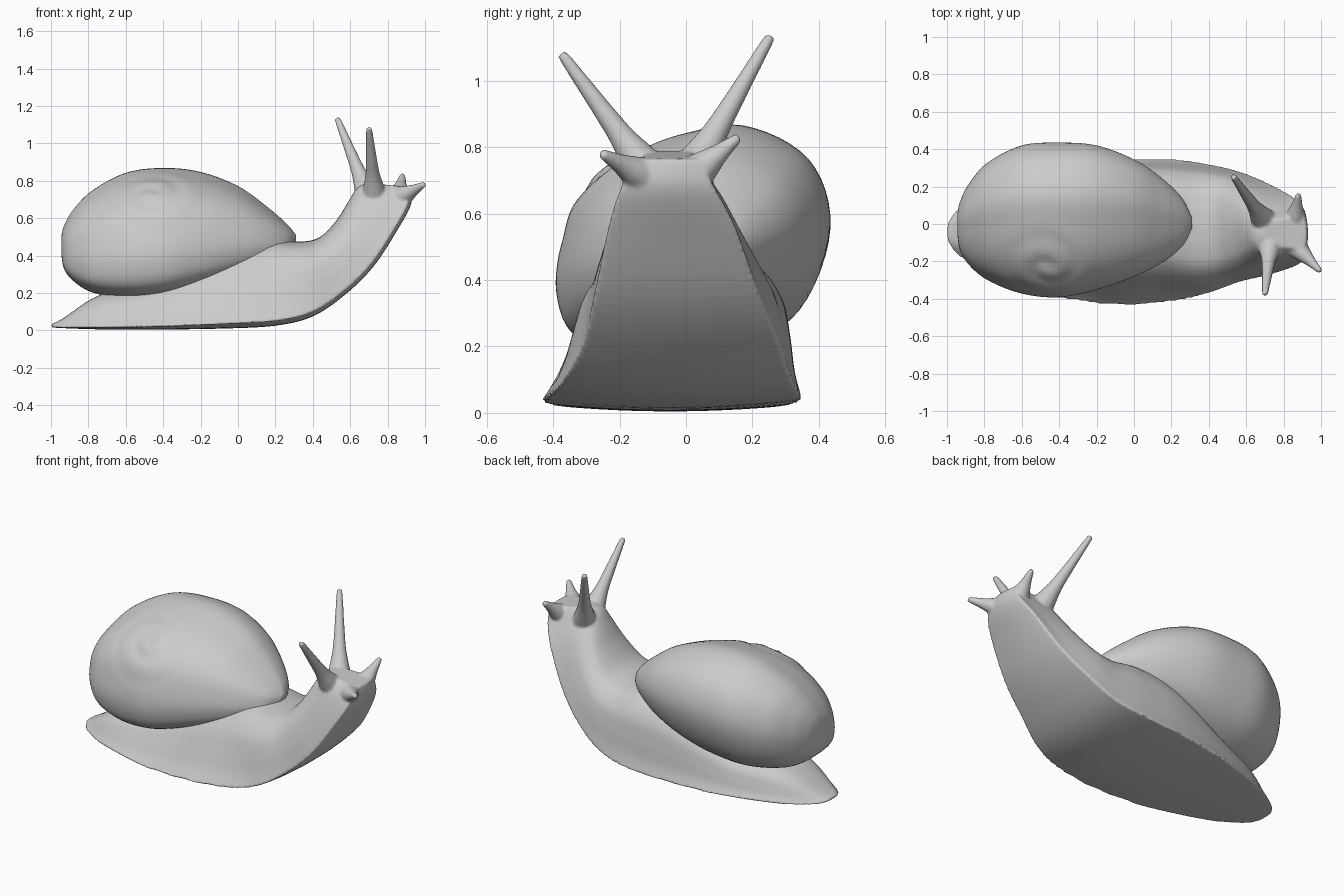
import bpy, bmesh, math
from mathutils import Vector

if "Cube" in bpy.data.objects:
    bpy.data.objects.remove(bpy.data.objects["Cube"])

grey = bpy.data.materials.new("plain grey")
grey.use_nodes = True
grey.diffuse_color = (0.6, 0.6, 0.6, 1)
grey.node_tree.nodes["Principled BSDF"].inputs["Base Color"].default_value = (0.6, 0.6, 0.6, 1)


def spline(keys, steps, closed=False):
    """Smooth curve through tuples of any size."""
    n = len(keys)
    pick = (lambda i: keys[i % n]) if closed else (lambda i: keys[min(max(i, 0), n - 1)])
    out = []
    for i in range(n if closed else n - 1):
        for s in range(steps):
            t = s / steps
            out.append([0.5 * (2 * b + (c - a) * t + (2 * a - 5 * b + 4 * c - d) * t * t
                               + (3 * b - a - 3 * c + d) * t ** 3)
                        for a, b, c, d in zip(pick(i - 1), pick(i), pick(i + 1), pick(i + 2))])
    if not closed:
        out.append(list(keys[-1]))
    return out


def loft(name, rings):
    """Skin closed rings of points and cap both ends."""
    bm = bmesh.new()
    loops = [[bm.verts.new(p) for p in ring] for ring in rings]
    for a, b in zip(loops, loops[1:]):
        for i in range(len(a)):
            j = (i + 1) % len(a)
            bm.faces.new((a[i], a[j], b[j], b[i]))
    for loop in (loops[0], loops[-1]):
        centre = bm.verts.new(sum((v.co for v in loop), Vector()) / len(loop))
        for i in range(len(loop)):
            bm.faces.new((loop[i], loop[(i + 1) % len(loop)], centre))
    bmesh.ops.recalc_face_normals(bm, faces=bm.faces)
    mesh = bpy.data.meshes.new(name)
    bm.to_mesh(mesh)
    bm.free()
    mesh.materials.append(grey)
    mesh.shade_smooth()
    obj = bpy.data.objects.new(name, mesh)
    bpy.context.collection.objects.link(obj)
    return obj


# Body: shallow rounded sole with a domed back, rising to the head
# each station: sole x, sole z, back x, back z, y low, y high, lean to left, fullness
body_stations = [
    (-1.0, 0.018, -0.997, 0.034, -0.095, 0.01, 0, 0),
    (-0.95, 0.015, -0.935, 0.065, -0.16, 0.075, 0, 0),
    (-0.75, 0.013, -0.74, 0.19, -0.285, 0.2, 0.02, 0),
    (-0.45, 0.015, -0.45, 0.27, -0.385, 0.29, 0.06, 0),
    (-0.1, 0.026, -0.1, 0.44, -0.435, 0.34, 0.08, 0.1),
    (0.2, 0.043, 0.15, 0.485, -0.415, 0.345, 0.05, 0.3),
    (0.4, 0.092, 0.32, 0.475, -0.37, 0.32, 0.01, 0.7),
    (0.57, 0.205, 0.43, 0.495, -0.31, 0.28, 0, 1),
    (0.72, 0.355, 0.52, 0.58, -0.275, 0.22, 0, 0.9),
    (0.85, 0.555, 0.59, 0.69, -0.235, 0.15, 0, 0.5),
    (0.915, 0.68, 0.635, 0.76, -0.195, 0.085, 0, 0.3),
    (0.915, 0.765, 0.69, 0.79, -0.14, 0.045, 0, 0.3),
]
# half section: height, slim width, full width
half = spline([(0.02, 1, 1), (0.2, 0.9, 0.98), (0.45, 0.81, 0.95), (0.7, 0.7, 0.87),
               (0.9, 0.5, 0.65), (0.98, 0.25, 0.32), (1, 0, 0)], 4)
sole = [w / 6 for w in range(-5, 6)]
rings = []
for sx, sz, bx, bz, low, high, lean, full in spline(body_stations, 6):
    mid, wide = (low + high) / 2, (high - low) / 2
    flank = [(a + (b - a) * full, h) for h, a, b in half]
    section = flank + [(-w, h) for w, h in reversed(flank[:-1])]
    section += [(w, 0.02 - 0.06 * (1 - w * w)) for w in sole]
    rings.append([(sx + (bx - sx) * h, mid + wide * w + lean * h, sz + (bz - sz) * h)
                  for w, h in section])
body = loft("body", rings)

# Shell: leaning rounded section, swelling at the back and tapering forward
# each station: x, y low, y high, z low, z high
shell_stations = [
    (-0.945, -0.05, 0.05, 0.41, 0.5),
    (-0.93, -0.14, 0.12, 0.33, 0.56),
    (-0.88, -0.22, 0.22, 0.265, 0.645),
    (-0.78, -0.3, 0.33, 0.205, 0.745),
    (-0.6, -0.37, 0.42, 0.175, 0.84),
    (-0.4, -0.39, 0.435, 0.185, 0.866),
    (-0.2, -0.35, 0.42, 0.235, 0.845),
    (0.0, -0.28, 0.345, 0.3, 0.77),
    (0.15, -0.205, 0.245, 0.36, 0.665),
    (0.26, -0.115, 0.135, 0.41, 0.57),
    (0.31, -0.02, 0.03, 0.46, 0.51),
]
outline = spline([(1, 0.1), (0.84, 0.7), (0.36, 1), (-0.13, 0.9), (-0.53, 0.7), (-0.81, 0.4),
                  (-0.95, 0.02), (-1, -0.47), (-0.84, -0.86), (-0.3, -1), (0.32, -0.94),
                  (0.78, -0.6)], 6, closed=True)
apex = Vector((-0.46, -0.22, 0.72))
side, up = Vector((1, 0, 0)), Vector((0, 0.75, 0.66))
outward = Vector((0, -0.66, 0.75))


def whorl(p):
    """Press a shallow spiral step into the shell around its apex."""
    d = p - apex
    r = math.hypot(d.dot(side), d.dot(up))
    if d.dot(outward) < -0.2 or r > 0.32:
        return p
    turn = math.atan2(d.dot(up), d.dot(side)) / math.tau
    step = (r / 0.14 - turn) % 1
    depth = 0.018 * (1 - r / 0.32)
    return p + outward * depth * (math.sin(math.pi * step) - 0.4)


rings = []
for x, low, high, bottom, top in spline(shell_stations, 8):
    cy, cz, ry, rz = (low + high) / 2, (bottom + top) / 2, (high - low) / 2, (top - bottom) / 2
    rings.append([whorl(Vector((x, cy + ry * a, cz + rz * b))) for a, b in outline])
loft("shell", rings)


# Tentacles: flared root, slim stalk and blunt tip
def feeler(name, root, tip, profile):
    root, tip = Vector(root), Vector(tip)
    turn = (tip - root).to_track_quat("Z", "Y")
    return loft(name, [[root.lerp(tip, t) + turn @ Vector((r * math.cos(a), r * math.sin(a), 0))
                        for a in (math.tau * k / 12 for k in range(12))]
                       for t, r in spline(profile, 4)])


stalk = [(0, 0.075), (0.16, 0.056), (0.35, 0.038), (0.65, 0.027), (0.95, 0.018), (1, 0.013)]
short = [(0, 0.065), (0.3, 0.048), (0.6, 0.03), (0.93, 0.017), (1, 0.012)]
feelers = [
    feeler("left_eye_stalk", (0.7, 0.01, 0.71), (0.53, 0.255, 1.135), stalk),
    feeler("right_eye_stalk", (0.73, -0.105, 0.71), (0.70, -0.375, 1.083), stalk),
    feeler("left_lip_feeler", (0.86, 0.015, 0.71), (0.88, 0.16, 0.832), short),
    feeler("right_lip_feeler", (0.86, -0.115, 0.705), (0.998, -0.255, 0.782), short),
]

# Melt the tentacles into the head as one soft skin
bpy.ops.object.select_all(action="DESELECT")
for obj in feelers + [body]:
    obj.select_set(True)
bpy.context.view_layer.objects.active = body
bpy.ops.object.join()
skin = body.modifiers.new("skin", "REMESH")
skin.mode = "VOXEL"
skin.voxel_size = 0.008
skin.use_smooth_shade = True
soften = body.modifiers.new("soften", "SMOOTH")
soften.factor = 0.5
soften.iterations = 4
